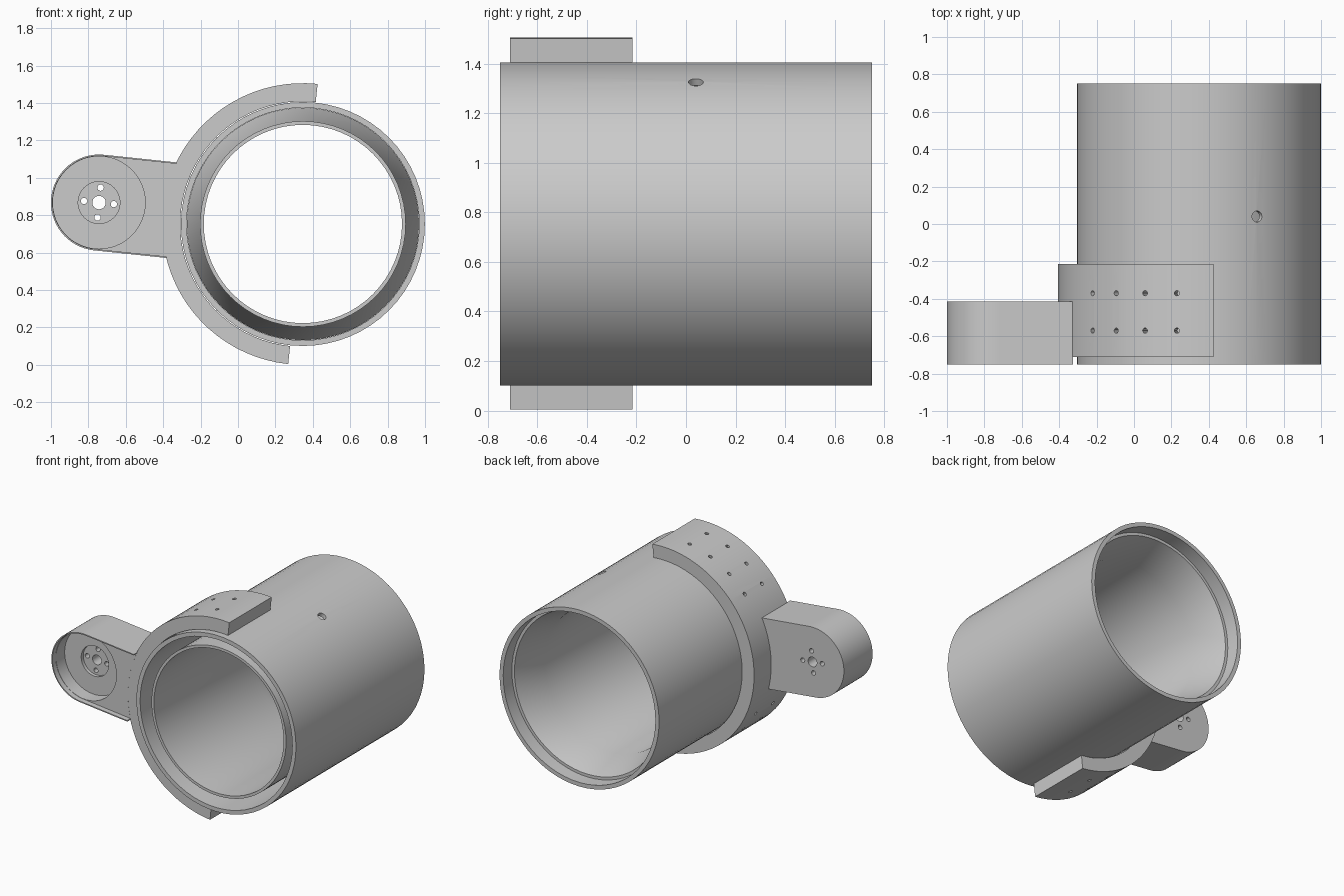
import bpy, bmesh
from math import sin, cos, asin, pi, radians, degrees
from mathutils import Vector, Matrix

if "Cube" in bpy.data.objects:
    bpy.data.objects.remove(bpy.data.objects["Cube"])

CX, CZ = 0.347, 0.753      # tube axis, running along y
TILT = 174                 # direction of the arm around the tube
ARC_R, END_R, REACH = 0.753, 0.257, 1.096


def polar(r, deg, y=0.0):
    a = radians(deg)
    return Vector((CX + r * cos(a), y, CZ + r * sin(a)))


def finish(name, bm):
    bmesh.ops.recalc_face_normals(bm, faces=bm.faces)
    me = bpy.data.meshes.new(name)
    bm.to_mesh(me)
    bm.free()
    ob = bpy.data.objects.new(name, me)
    bpy.context.collection.objects.link(ob)
    return ob


def activate(ob):
    bpy.ops.object.select_all(action='DESELECT')
    ob.select_set(True)
    bpy.context.view_layer.objects.active = ob


def smooth(ob):
    activate(ob)
    bpy.ops.object.shade_smooth_by_angle(angle=radians(30))


def boolean(ob, tool, op='DIFFERENCE'):
    activate(ob)
    m = ob.modifiers.new(op, 'BOOLEAN')
    m.operation, m.solver, m.object = op, 'EXACT', tool
    bpy.ops.object.modifier_apply(modifier=m.name)
    bpy.data.objects.remove(tool, do_unlink=True)


def lathe(name, profile, n=64):
    """Closed (radius, y) profile turned around the tube axis."""
    bm = bmesh.new()
    rings = [[bm.verts.new(polar(r, 360 * i / n, y)) for r, y in profile] for i in range(n)]
    k = len(profile)
    for i in range(n):
        a, b = rings[i], rings[(i + 1) % n]
        for j in range(k):
            bm.faces.new((a[j], a[(j + 1) % k], b[(j + 1) % k], b[j]))
    return finish(name, bm)


def prism(name, pts, y0, y1):
    """Outline in the xz plane extruded from y0 to y1."""
    bm = bmesh.new()
    f = bm.faces.new([bm.verts.new((p.x, y0, p.z)) for p in pts])
    ext = bmesh.ops.extrude_face_region(bm, geom=[f])
    bmesh.ops.translate(bm, vec=(0, y1 - y0, 0),
                        verts=[v for v in ext['geom'] if isinstance(v, bmesh.types.BMVert)])
    return finish(name, bm)


def rod(p, q, r, n=16):
    """Cylinder from p to q, used as a drill."""
    d = q - p
    mat = Matrix.Translation((p + q) / 2) @ d.to_track_quat('Z', 'Y').to_matrix().to_4x4()
    bm = bmesh.new()
    bmesh.ops.create_cone(bm, cap_ends=True, segments=n, radius1=r, radius2=r,
                          depth=d.length, matrix=mat)
    return finish("drill", bm)


def drill_y(ob, c, y0, y1, r, n=16):
    boolean(ob, rod(Vector((c.x, y0, c.z)), Vector((c.x, y1, c.z)), r, n))


def arm_outline(half, root):
    """Round-ended arm whose root follows the arc of the saddle."""
    hub = polar(REACH, TILT)
    a = degrees(asin(half / root))
    pts = [polar(root, TILT + a - 2 * a * i / 10) for i in range(11)]
    for i in range(33):
        t = radians(TILT - 90 + 180 * i / 32)
        pts.append(hub + half * Vector((cos(t), 0, sin(t))))
    return pts


# Outer tube with a small radial hole
tube = lathe("outer_tube", [(0.652, -0.75), (0.652, 0.75), (0.622, 0.75), (0.622, -0.75)])
boolean(tube, rod(polar(0.5, 61.5, 0.04), polar(0.75, 61.5, 0.04), 0.03, 24))
smooth(tube)

# Inner sleeve, flared at the back until it meets the tube
liner = lathe("inner_sleeve", [(0.55, -0.72), (0.55, 0.40), (0.621, 0.65),
                               (0.60, 0.65), (0.53, 0.40), (0.53, -0.72)])
smooth(liner)

# Half-round saddle and arm
arc = [TILT - 90 + 180 * i / 40 for i in range(41)]
bracket = prism("clamp_bracket", [polar(ARC_R, a) for a in arc] +
                [polar(0.656, a) for a in reversed(arc)], -0.71, -0.215)
boolean(bracket, prism("arm", arm_outline(END_R, 0.749), -0.75, -0.415), 'UNION')

# Shallow front recess leaving a thin rim, then the round pocket and hub seat
boolean(bracket, prism("recess", arm_outline(END_R - 0.008, 0.74), -0.80, -0.7105))
hub = polar(REACH, TILT)
drill_y(bracket, hub, -0.80, -0.61, END_R - 0.010, 48)
drill_y(bracket, hub, -0.80, -0.585, 0.112, 32)

# Hub bore and four screw holes
drill_y(bracket, hub, -0.80, -0.30, 0.036, 24)
for k in range(4):
    t = radians(TILT + 90 * k)
    drill_y(bracket, hub + 0.08 * Vector((cos(t), 0, sin(t))), -0.80, -0.30, 0.017)

# Radial screw holes, mirrored on both halves of the saddle
for side in (-1, 1):
    for a in (35, 48, 61.5, 75):
        for y in (-0.57, -0.37):
            ang = TILT + side * a
            boolean(bracket, rod(polar(0.63, ang, y), polar(0.80, ang, y), 0.014, 12))
smooth(bracket)
